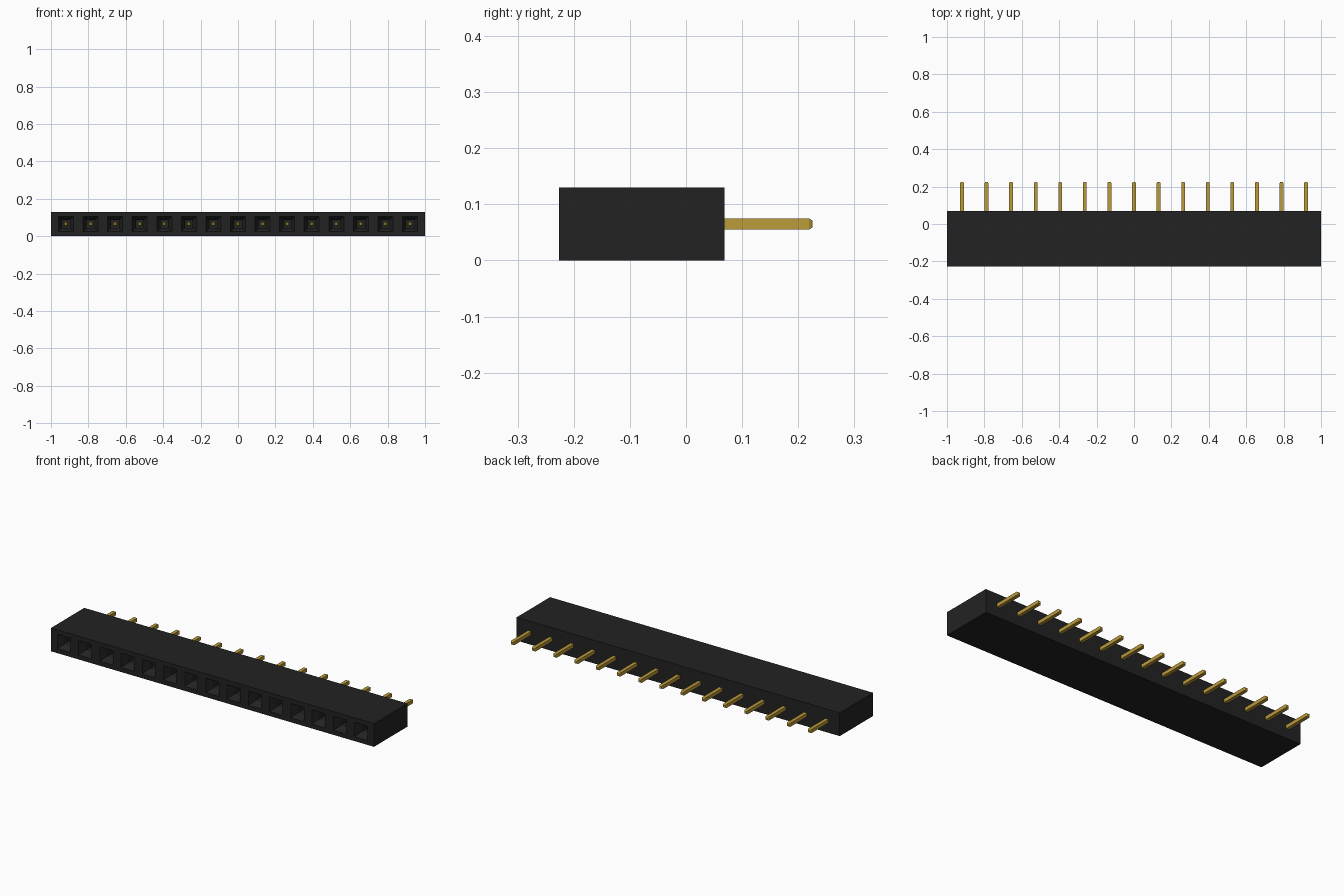
import bpy, bmesh
from mathutils import Vector

if "Cube" in bpy.data.objects:
    bpy.data.objects.remove(bpy.data.objects["Cube"], do_unlink=True)

COUNT, PITCH = 15, 0.1314
CENTRES = [(i - (COUNT - 1) / 2) * PITCH for i in range(COUNT)]
FRONT, BACK, HEIGHT = -0.226, 0.069, 0.13
MID_Z = HEIGHT / 2
MOUTH = 0.04    # half width of socket opening
PIN = 0.01      # half width of pin


def material(name, rgb, roughness, metallic=0.0):
    m = bpy.data.materials.new(name)
    m.use_nodes = True
    m.diffuse_color = (*rgb, 1)
    node = m.node_tree.nodes["Principled BSDF"]
    node.inputs["Base Color"].default_value = (*rgb, 1)
    node.inputs["Roughness"].default_value = roughness
    node.inputs["Metallic"].default_value = metallic
    return m


def box(bm, lo, hi):
    lo, hi = Vector(lo), Vector(hi)
    verts = bmesh.ops.create_cube(bm, size=1)["verts"]
    for v in verts:
        v.co = (lo + hi) / 2 + v.co * (hi - lo)
    return verts


def finish(bm, name, mat):
    bmesh.ops.recalc_face_normals(bm, faces=bm.faces)
    mesh = bpy.data.meshes.new(name)
    bm.to_mesh(mesh)
    bm.free()
    mesh.materials.append(mat)
    obj = bpy.data.objects.new(name, mesh)
    bpy.context.collection.objects.link(obj)
    return obj


def front_faces(bm):
    return [f for f in bm.faces if f.calc_center_median().y < FRONT + 1e-5]


def cut_front(bm, point, normal):
    faces = front_faces(bm)
    edges = {e for f in faces for e in f.edges}
    verts = {v for f in faces for v in f.verts}
    bmesh.ops.bisect_plane(bm, geom=faces + list(edges) + list(verts),
                           plane_co=point, plane_no=normal, dist=1e-6)


def push_in(bm, face, scale, depth):
    """Extrude a face along +y, scaling it about its centre."""
    new = bmesh.ops.extrude_discrete_faces(bm, faces=[face])["faces"][0]
    c = new.calc_center_median()
    for v in new.verts:
        v.co = c + (v.co - c) * scale + Vector((0, depth, 0))
    return new


black = material("black plastic", (0.0165, 0.0165, 0.0165), 0.6)
gold = material("gold plating", (0.50, 0.325, 0.042), 0.4)

# Housing block, with the front divided around each socket
bm = bmesh.new()
box(bm, (-1, FRONT, 0), (1, BACK, HEIGHT))
for z in (MID_Z - MOUTH, MID_Z + MOUTH):
    cut_front(bm, (0, 0, z), (0, 0, 1))
for x in CENTRES:
    for side in (-MOUTH, MOUTH):
        cut_front(bm, (x + side, 0, 0), (1, 0, 0))

# Tapered socket mouths leading to straight square holes
mouths = []
for f in front_faces(bm):
    c = f.calc_center_median()
    if abs(c.z - MID_Z) < 0.01 and min(abs(c.x - x) for x in CENTRES) < 0.01:
        mouths.append(f)
for f in mouths:
    throat = push_in(bm, f, 0.52, 0.035)
    push_in(bm, throat, 1.0, 0.17)
finish(bm, "housing", black)

# Square contact pins with chamfered ends
for i, x in enumerate(CENTRES):
    bm = bmesh.new()
    box(bm, (x - PIN, -0.09, MID_Z - PIN), (x + PIN, 0.219, MID_Z + PIN))
    bm.normal_update()
    for f in [f for f in bm.faces if abs(f.normal.y) > 0.9]:
        push_in(bm, f, 0.65, 0.006 if f.normal.y > 0 else -0.006)
    finish(bm, f"pin_{i + 1:02d}", gold)
